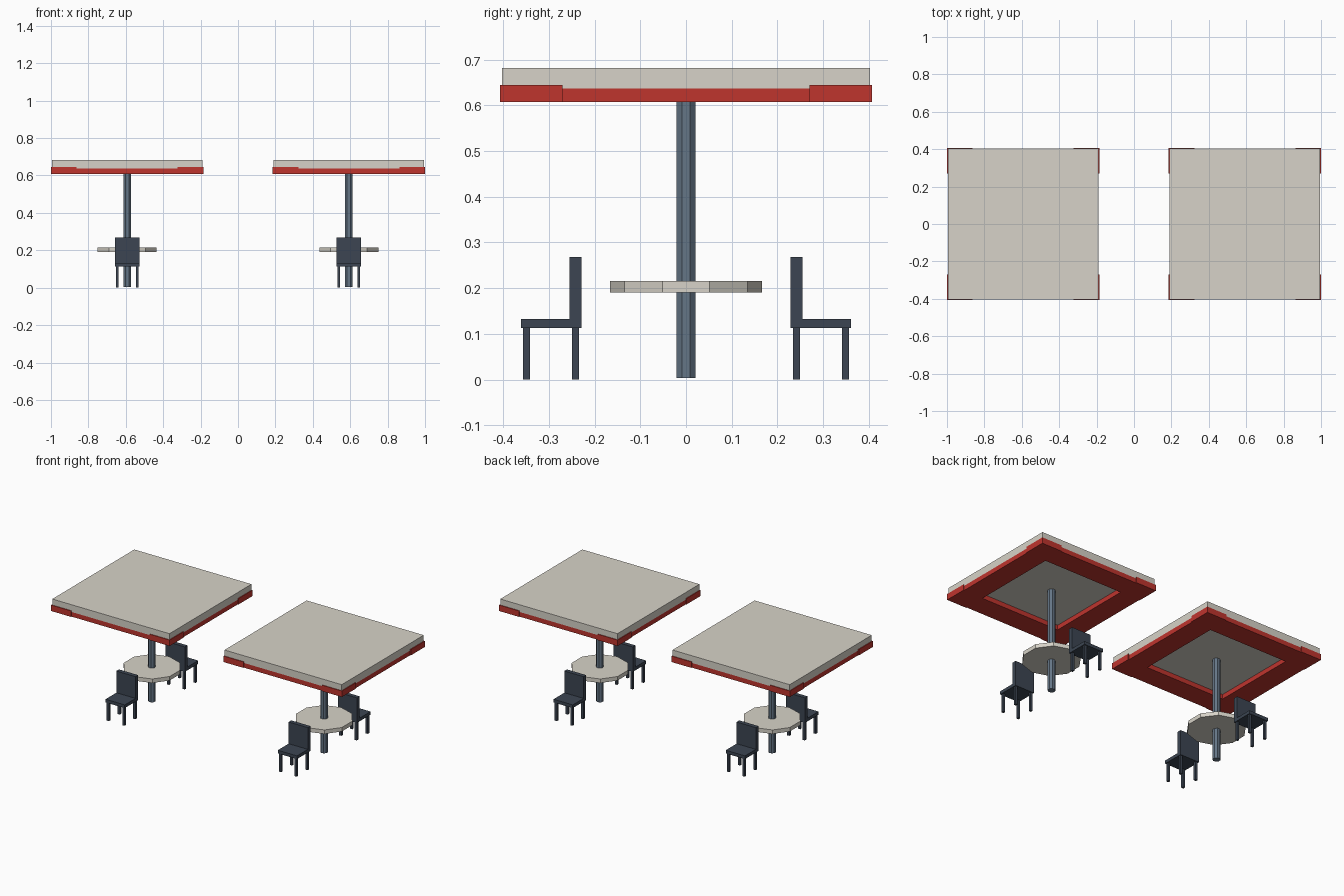
import bpy, bmesh, math
from mathutils import Matrix

if "Cube" in bpy.data.objects:
    bpy.data.objects.remove(bpy.data.objects["Cube"])


def material(name, color):
    m = bpy.data.materials.new(name)
    m.diffuse_color = (*color, 1)
    m.use_nodes = True
    m.node_tree.nodes["Principled BSDF"].inputs["Base Color"].default_value = m.diffuse_color
    return m


CREAM = material("cream", (0.68, 0.65, 0.58))
RED = material("red", (0.52, 0.035, 0.027))
STEEL = material("steel", (0.13, 0.18, 0.24))
DARK = material("dark_slate", (0.045, 0.06, 0.085))


def finish(name, bm, mat):
    mesh = bpy.data.meshes.new(name)
    bm.to_mesh(mesh)
    bm.free()
    mesh.materials.append(mat)
    obj = bpy.data.objects.new(name, mesh)
    bpy.context.collection.objects.link(obj)
    return obj


def add_box(bm, x, y, z):
    """Box from (low, high) pairs on each axis."""
    size = [abs(b - a) for a, b in (x, y, z)]
    mid = [(a + b) / 2 for a, b in (x, y, z)]
    bmesh.ops.create_cube(bm, size=1, matrix=Matrix.Translation(mid) @ Matrix.Diagonal((*size, 1)))


def box(name, mat, x, y, z):
    bm = bmesh.new()
    add_box(bm, x, y, z)
    return finish(name, bm, mat)


def prism(name, mat, cx, sides, radius, z, turn=0):
    bm = bmesh.new()
    bmesh.ops.create_cone(
        bm, cap_ends=True, segments=sides, radius1=radius, radius2=radius, depth=z[1] - z[0],
        matrix=Matrix.Translation((cx, 0, sum(z) / 2)) @ Matrix.Rotation(turn, 4, 'Z'))
    return finish(name, bm, mat)


def canopy(cx):
    # roof slab
    s, inner, outer = 0.403, 0.27, 0.4075
    box("canopy_roof", CREAM, (cx - s, cx + s), (-s, s), (0.637, 0.682))
    # open red frame: four rails joined by thicker corner blocks
    rails, corners = bmesh.new(), bmesh.new()
    for d in (-1, 1):
        add_box(rails, (cx - inner, cx + inner), (d * inner, d * s), (0.608, 0.637))
        add_box(rails, (cx + d * inner, cx + d * s), (-inner, inner), (0.608, 0.637))
        for e in (-1, 1):
            add_box(corners, (cx + d * inner, cx + d * outer), (e * inner, e * outer), (0.608, 0.645))
    finish("canopy_rails", rails, RED)
    finish("canopy_corners", corners, RED)


def chair(cx, d):
    # seat and backrest, with the backrest on the table side
    w = 0.066
    box("chair_seat", DARK, (cx - w, cx + w), (d * 0.229, d * 0.361), (0.113, 0.133))
    box("chair_back", DARK, (cx - w, cx + w), (d * 0.229, d * 0.255), (0.133, 0.268))
    # four legs
    legs = bmesh.new()
    for sx in (-1, 1):
        for y in (0.242, 0.349):
            add_box(legs, (cx + sx * 0.046, cx + sx * 0.061),
                    (d * (y - 0.0075), d * (y + 0.0075)), (0, 0.113))
    finish("chair_legs", legs, DARK)


for cx in (-0.5925, 0.5925):
    canopy(cx)
    prism("pole", STEEL, cx, 8, 0.0222, (0.003, 0.638), math.pi / 8)
    prism("table_top", CREAM, cx, 10, 0.166, (0.191, 0.216))
    for d in (-1, 1):
        chair(cx, d)
